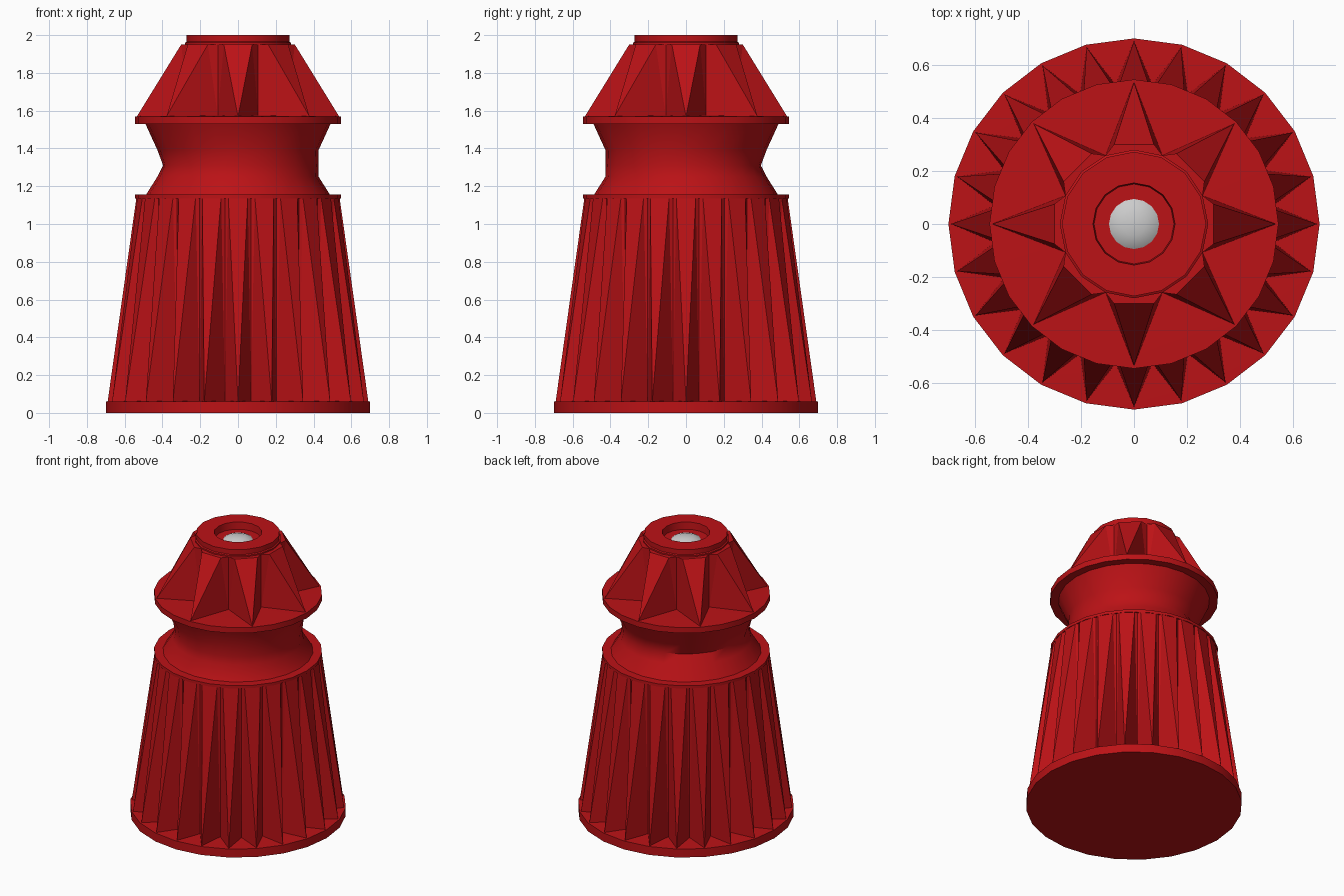
import bpy, bmesh, math

if "Cube" in bpy.data.objects:
    bpy.data.objects.remove(bpy.data.objects["Cube"])

red = bpy.data.materials.new("red_paint")
red.diffuse_color = (0.5, 0.006, 0.008, 1)
red.use_nodes = True
red.node_tree.nodes["Principled BSDF"].inputs["Base Color"].default_value = red.diffuse_color


def finish(bm, name, smooth, mat=red):
    bmesh.ops.recalc_face_normals(bm, faces=bm.faces)
    mesh = bpy.data.meshes.new(name)
    bm.to_mesh(mesh)
    bm.free()
    ob = bpy.data.objects.new(name, mesh)
    bpy.context.collection.objects.link(ob)
    if mat:
        mesh.materials.append(mat)
    if smooth:
        bpy.ops.object.select_all(action='DESELECT')
        ob.select_set(True)
        bpy.context.view_layer.objects.active = ob
        bpy.ops.object.shade_smooth_by_angle(angle=math.radians(smooth))
    return ob


def polar(r, deg, z):
    a = math.radians(deg)
    return (r * math.cos(a), r * math.sin(a), z)


def lathe(name, profile, segs, caps=(), smooth=30, mat=red):
    """Profile of (radius, z); radius may be a function of the angle."""
    bm = bmesh.new()
    rings = []
    for r, z in profile:
        angles = [360 * i / segs for i in range(segs)]
        rings.append([bm.verts.new(polar(r(a) if callable(r) else r, a, z)) for a in angles])
    for lo, hi in zip(rings, rings[1:]):
        for i in range(segs):
            j = (i + 1) % segs
            bm.faces.new((lo[i], lo[j], hi[j], hi[i]))
    for c in caps:
        bm.faces.new(rings[c])
    return finish(bm, name, smooth, mat)


def pleats(name, n, z0, z1, tip, top, valley, half):
    """Ribs that are broad at the top and run down to a point."""
    bm = bmesh.new()
    step = 360 / n
    left, right, tips, v_top, v_low = [], [], [], [], []
    for i in range(n):
        a = i * step
        left.append(bm.verts.new(polar(top, a - half, z1)))
        right.append(bm.verts.new(polar(top, a + half, z1)))
        tips.append(bm.verts.new(polar(tip, a, z0)))
        v_top.append(bm.verts.new(polar(valley, a + step / 2, z1)))
        v_low.append(bm.verts.new(polar(valley, a + step / 2, z0)))
    rim = []
    for i in range(n):
        j = (i + 1) % n
        bm.faces.new((left[i], tips[i], right[i]))
        for edge, t in ((right[i], tips[i]), (left[j], tips[j])):
            bm.faces.new((edge, t, v_low[i]))
            bm.faces.new((edge, v_low[i], v_top[i]))
        rim += [left[i], right[i], v_top[i]]
    bm.faces.new(rim)
    return finish(bm, name, 0)


# Base disc and pleated body
lathe("base_disc", [(0.70, 0), (0.70, 0.06), (0.5, 0.065)], 24, (0, 2))
pleats("pleated_body", 24, 0.06, 1.142, 0.69, 0.54, 0.53, 5.5)
lathe("body_rim", [(0.545, 1.135), (0.545, 1.155), (0.47, 1.155)], 24, (0, 2))


# Neck, its waist pinched deeper towards the back left
def waist(a):
    return 0.411 + 0.021 * math.cos(math.radians(a + 45))


lathe("neck", [(0.49, 1.15), (0.427, 1.25), (waist, 1.31), (0.426, 1.39), (0.49, 1.53)], 24, smooth=50)

# Flange, ribbed cone and collar with a hole
lathe("cone_flange", [(0.545, 1.53), (0.545, 1.57), (0.25, 1.575)], 24, (0, 2))
pleats("ribbed_cone", 8, 1.57, 1.95, 0.535, 0.31, 0.28, 14).data.polygons[-1].select = False
lathe("collar", [(0.28, 1.945), (0.28, 1.96), (0.272, 1.965), (0.272, 2.0), (0.155, 2.0), (0.15, 1.94)], 16)

# Grey ball seen through the hole
dome = [(0.17 * math.cos(math.radians(a)), 1.81 + 0.17 * math.sin(math.radians(a))) for a in range(0, 90, 15)]
lathe("inner_ball", dome, 16, (0, 5), 60, None)
